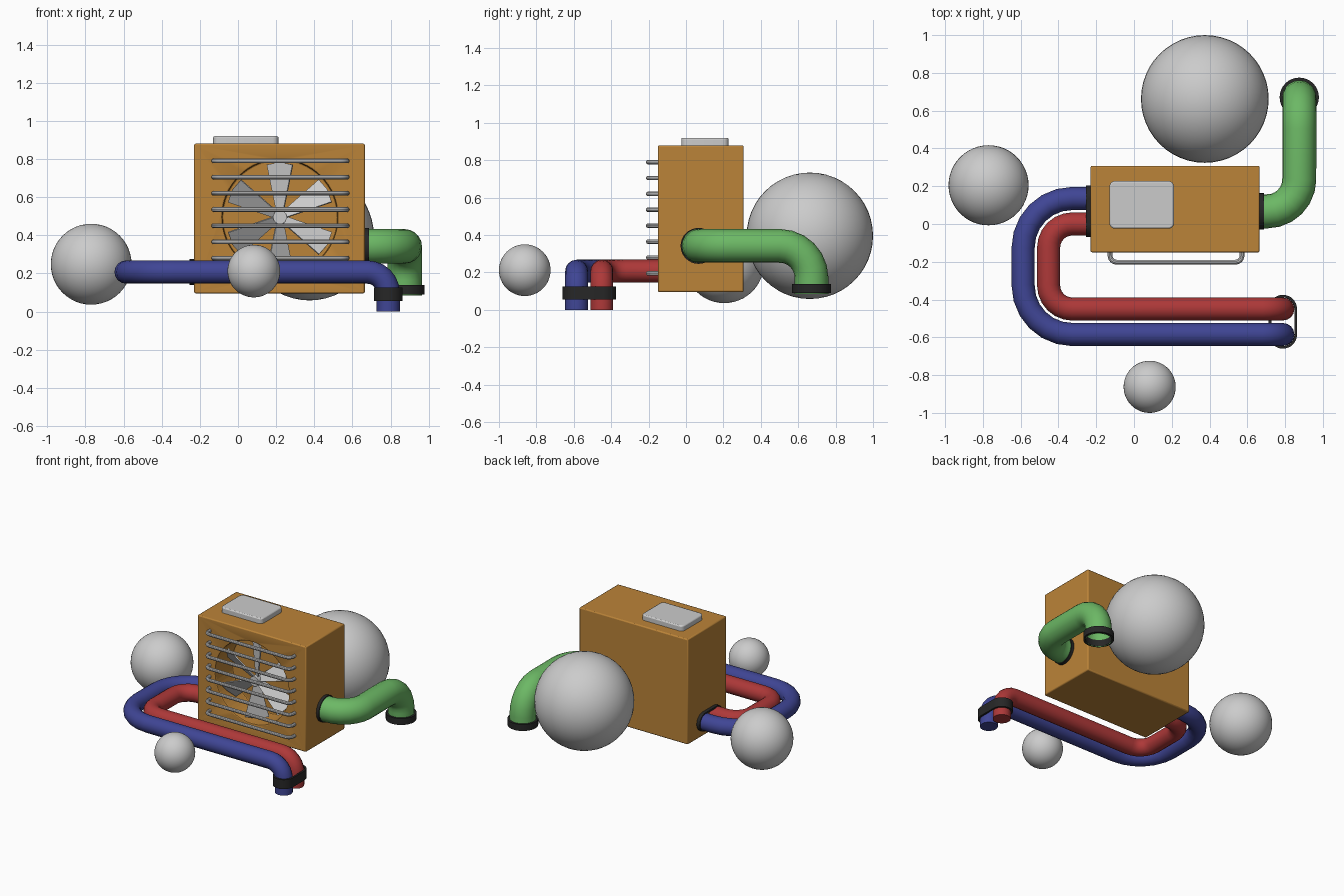
import bpy, bmesh
from math import sin, cos, pi, radians, tan
from mathutils import Vector

if "Cube" in bpy.data.objects:
    bpy.data.objects.remove(bpy.data.objects["Cube"])


def material(name, rgb):
    m = bpy.data.materials.new(name)
    m.diffuse_color = (*rgb, 1)
    m.use_nodes = True
    m.node_tree.nodes["Principled BSDF"].inputs["Base Color"].default_value = m.diffuse_color
    return m


ORANGE = material("orange", (0.50, 0.23, 0.04))
BLUE = material("blue", (0.05, 0.06, 0.30))
RED = material("red", (0.42, 0.04, 0.04))
GREEN = material("green", (0.15, 0.48, 0.13))
BLACK = material("black", (0.02, 0.02, 0.02))
WHITE = material("white", (0.85, 0.85, 0.85))


def smooth(ob, mat=None):
    bpy.ops.object.select_all(action='DESELECT')
    ob.select_set(True)
    bpy.context.view_layer.objects.active = ob
    if mat:
        ob.data.materials.append(mat)
    bpy.ops.object.shade_smooth_by_angle(angle=radians(35))


def mesh_object(name, bm):
    bmesh.ops.recalc_face_normals(bm, faces=bm.faces)
    me = bpy.data.meshes.new(name)
    bm.to_mesh(me)
    bm.free()
    ob = bpy.data.objects.new(name, me)
    bpy.context.collection.objects.link(ob)
    return ob


def box(name, lo, hi, corner=0):
    bm = bmesh.new()
    bmesh.ops.create_cube(bm, size=1)
    for v in bm.verts:
        v.co = Vector(((l + h) / 2 + c * (h - l) for l, h, c in zip(lo, hi, v.co)))
    if corner:
        edges = [e for e in bm.edges if abs(e.verts[0].co.z - e.verts[1].co.z) > 1e-4]
        bmesh.ops.bevel(bm, geom=edges, offset=corner, segments=5, profile=0.5, affect='EDGES')
    return mesh_object(name, bm)


def soften(ob, width):
    b = ob.modifiers.new("bevel", 'BEVEL')
    b.width, b.segments, b.limit_method = width, 2, 'ANGLE'
    b.angle_limit = radians(40)


def pipe(name, corners, bends, radius, mat=None, caps=True, res=6):
    """Round tube along a polyline whose corners are filleted by the bend radii."""
    pts = [Vector(p) for p in corners]
    path = [pts[0]]
    for a, p, b, r in zip(pts, pts[1:], pts[2:], bends):
        u, v = (a - p).normalized(), (b - p).normalized()
        centre = p + (u + v) * r            # all corners are right angles
        path += [centre - v * r * cos(t) - u * r * sin(t)
                 for t in (i * pi / 12 for i in range(7))]
    path.append(pts[-1])
    cu = bpy.data.curves.new(name, 'CURVE')
    cu.dimensions = '3D'
    cu.bevel_depth, cu.bevel_resolution, cu.use_fill_caps = radius, res, caps
    s = cu.splines.new('POLY')
    s.points.add(len(path) - 1)
    for sp, p in zip(s.points, path):
        sp.co = (*p, 1)
    ob = bpy.data.objects.new(name, cu)
    bpy.context.collection.objects.link(ob)
    bpy.ops.object.select_all(action='DESELECT')
    ob.select_set(True)
    bpy.context.view_layer.objects.active = ob
    bpy.ops.object.convert(target='MESH')
    smooth(bpy.context.object, mat)


def band(name, u, v, half, r_in, r_out, w0, w1, along):
    """Oblong ring stretched along y; 'along' is the axis it wraps."""
    bm = bmesh.new()
    loops = []
    for r, w in ((r_out, w0), (r_out, w1), (r_in, w1), (r_in, w0)):
        loop = []
        for i in range(34):
            k = i if i < 17 else i - 1
            t = k * pi / 16
            side = half if i < 17 else -half
            a, b = u + r * cos(t), v + side + r * sin(t)
            loop.append(bm.verts.new((a, b, w) if along == 'z' else (w, b, a)))
        loops.append(loop)
    for p, q in zip(loops, loops[1:] + loops[:1]):
        for i in range(34):
            j = (i + 1) % 34
            bm.faces.new((p[i], p[j], q[j], q[i]))
    bmesh.ops.remove_doubles(bm, verts=bm.verts, dist=1e-5)
    smooth(mesh_object(name, bm), BLACK)


def cylinder_y(name, x, z, y0, y1, r, seg=64):
    bpy.ops.mesh.primitive_cylinder_add(vertices=seg, radius=r, depth=y1 - y0,
                                        location=(x, (y0 + y1) / 2, z), rotation=(pi / 2, 0, 0))
    bpy.context.object.name = name
    return bpy.context.object


FX, FZ = 0.22, 0.495   # fan centre

# casing with round fan recess
body = box("casing", (-0.23, -0.15, 0.095), (0.665, 0.308, 0.88))
cutter = cylinder_y("recess_cutter", FX, FZ, -0.3, 0.05, 0.303)
cut = body.modifiers.new("recess", 'BOOLEAN')
cut.object, cut.solver = cutter, 'EXACT'
smooth(body, ORANGE)
bpy.ops.object.modifier_apply(modifier="recess")
bpy.data.objects.remove(cutter)
soften(body, 0.008)

# lid on top
lid = box("top_lid", (-0.13, -0.025, 0.87), (0.212, 0.228, 0.92), 0.03)
soften(lid, 0.008)
smooth(lid)

# fan: six pitched blades, hub and shaft
bm = bmesh.new()
pitch, fy = radians(35), -0.09
for i in range(6):
    a = pi / 2 + i * pi / 3
    rad = Vector((cos(a), 0, sin(a)))
    wid = Vector((-sin(a), 0, cos(a))) * cos(pitch) + Vector((0, sin(pitch), 0))
    c = Vector((FX, fy, FZ))
    bm.faces.new([bm.verts.new(c + rad * r + wid * w) for r, w in
                  ((0.02, -0.02), (0.275, -0.082), (0.288, 0), (0.275, 0.082), (0.02, 0.02))])
me = bpy.data.meshes.new("fan_blades")
bm.to_mesh(me)
bm.free()
blades = bpy.data.objects.new("fan_blades", me)
bpy.context.collection.objects.link(blades)
sol = blades.modifiers.new("thickness", 'SOLIDIFY')
sol.thickness, sol.offset = 0.008, 0
me.materials.append(WHITE)
smooth(cylinder_y("fan_hub", FX, FZ, -0.125, -0.06, 0.036, 24), WHITE)
smooth(cylinder_y("fan_shaft", FX, FZ, -0.07, 0.06, 0.02, 24), WHITE)

# grille bars
for i in range(8):
    z = 0.79 - i * 0.085
    pipe(f"grille_bar_{i + 1}", [(-0.127, -0.13, z), (-0.127, -0.202, z),
                                 (0.572, -0.202, z), (0.572, -0.13, z)],
         (0.035, 0.035), 0.0125, res=3)

# paired blue and red pipes, concentric bends
for name, mat, d in (("blue_pipe", BLUE, 0.135), ("red_pipe", RED, 0)):
    pipe(name, [(-0.21, d, 0.207), (-0.452 - d, d, 0.207), (-0.452 - d, -0.45 - d, 0.207),
                (0.788, -0.45 - d, 0.207), (0.788, -0.45 - d, 0)],
         (0.125 + d, 0.125 + d, 0.11), 0.061, mat)
band("pipe_pair_wall_collar", 0.207, 0.0675, 0.0675, 0.055, 0.068, -0.255, -0.225, 'x')
band("pipe_pair_floor_collar", 0.788, -0.5175, 0.0675, 0.061, 0.075, 0.055, 0.125, 'z')

# green outlet pipe, open at the lower end
pipe("green_pipe", [(0.65, 0.067, 0.342), (0.875, 0.067, 0.342),
                    (0.875, 0.671, 0.342), (0.875, 0.671, 0.085)],
     (0.17, 0.17), 0.09, GREEN, caps=False, res=8)
band("green_wall_collar", 0.342, 0.067, 0, 0.085, 0.096, 0.66, 0.687, 'x')
band("green_floor_collar", 0.875, 0.671, 0, 0.088, 0.104, 0.09, 0.138, 'z')

# loose balls
for name, loc, r in (("left_ball", (-0.77, 0.205, 0.248), 0.212),
                     ("front_ball", (0.083, -0.862, 0.212), 0.138),
                     ("back_ball", (0.375, 0.662, 0.396), 0.338)):
    bpy.ops.mesh.primitive_uv_sphere_add(segments=48, ring_count=24, radius=r, location=loc)
    bpy.context.object.name = name
    smooth(bpy.context.object)
